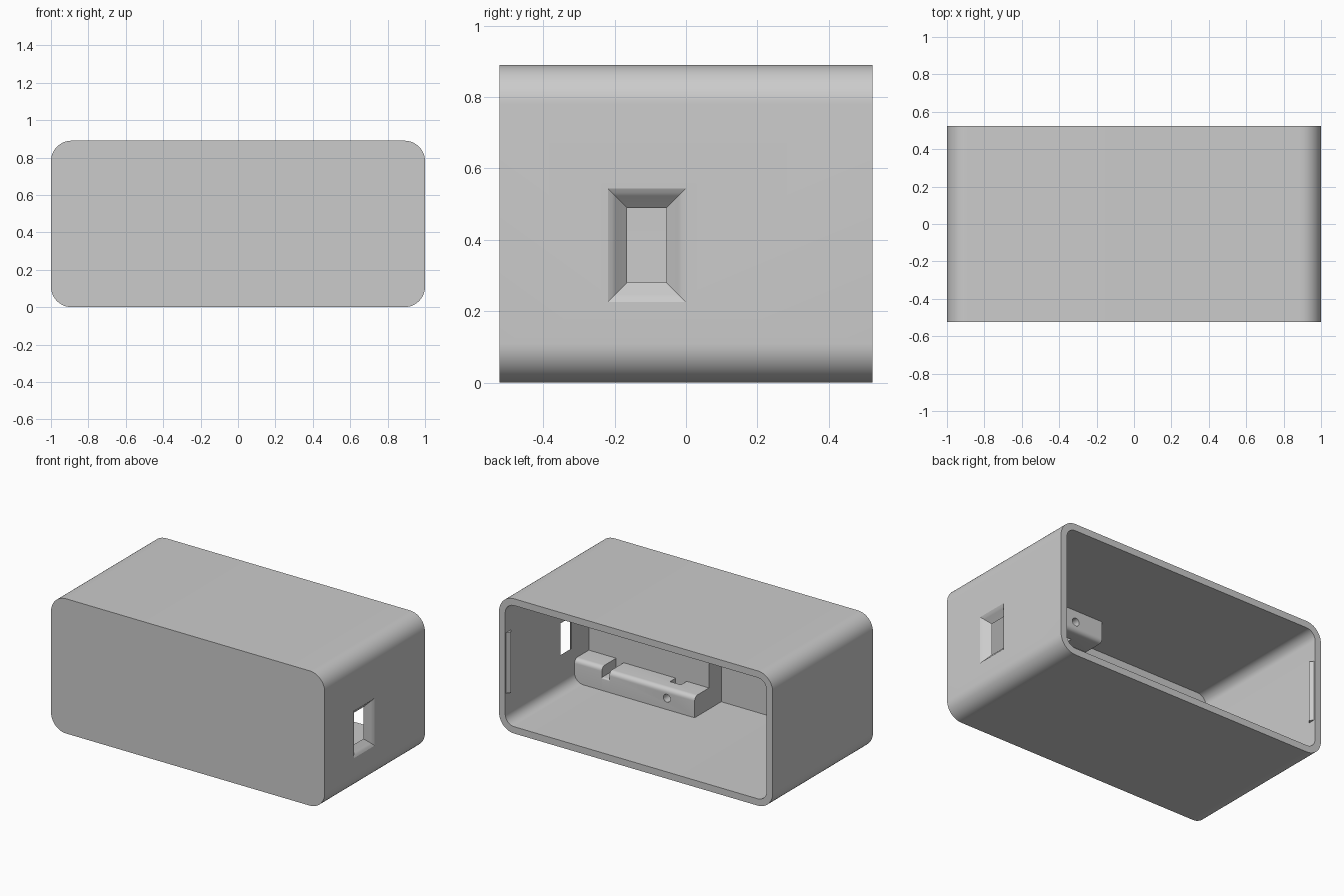
import bpy, bmesh, math

cube = bpy.data.objects.get("Cube")
if cube:
    bpy.data.objects.remove(cube, do_unlink=True)

HALF_W, HALF_D, HALF_H = 1.0, 0.523, 0.445
WALL = 0.045
IN_W, IN_H, IN_FRONT = HALF_W - WALL, HALF_H - WALL, WALL - HALF_D

grey = bpy.data.materials.new("plain_grey")
grey.use_nodes = True
grey.diffuse_color = (0.6, 0.6, 0.6, 1)
grey.node_tree.nodes["Principled BSDF"].inputs["Base Color"].default_value = grey.diffuse_color


def loft(name, rings):
    """Closed solid through equal-length rings; z is relative to mid height."""
    bm = bmesh.new()
    rows = [[bm.verts.new(p) for p in ring] for ring in rings]
    n = len(rows[0])
    for a, b in zip(rows, rows[1:]):
        for i in range(n):
            j = (i + 1) % n
            bm.faces.new((a[i], a[j], b[j], b[i]))
    bm.faces.new(rows[0])
    bm.faces.new(rows[-1])
    bmesh.ops.recalc_face_normals(bm, faces=bm.faces)
    mesh = bpy.data.meshes.new(name)
    bm.to_mesh(mesh)
    bm.free()
    mesh.materials.append(grey)
    obj = bpy.data.objects.new(name, mesh)
    obj.location.z = HALF_H
    bpy.context.collection.objects.link(obj)
    return obj


def rect_x(x, y0, y1, z0, z1):
    return [(x, y0, z0), (x, y1, z0), (x, y1, z1), (x, y0, z1)]


def box(name, x0, x1, y0, y1, z0, z1):
    return loft(name, [rect_x(x, y0, y1, z0, z1) for x in (x0, x1)])


def rounded_block(name, w, h, r, y0, y1, steps=12):
    ring = []
    for k, (sx, sz) in enumerate(((1, 1), (-1, 1), (-1, -1), (1, -1))):
        for i in range(steps + 1):
            a = math.pi / 2 * (k + i / steps)
            ring.append((sx * (w - r) + r * math.cos(a), sz * (h - r) + r * math.sin(a)))
    return loft(name, [[(x, y, z) for x, z in ring] for y in (y0, y1)])


def apply_mod(obj, kind, **settings):
    mod = obj.modifiers.new(kind.title(), kind)
    for key, value in settings.items():
        setattr(mod, key, value)
    bpy.ops.object.select_all(action="DESELECT")
    bpy.context.view_layer.objects.active = obj
    obj.select_set(True)
    bpy.ops.object.modifier_apply(modifier=mod.name)


def cut(obj, tool):
    tool.hide_render = True
    apply_mod(obj, "BOOLEAN", operation="DIFFERENCE", solver="EXACT", object=tool)
    bpy.data.objects.remove(tool, do_unlink=True)


def finish(obj, axes=None):
    if axes:
        apply_mod(obj, "MIRROR", use_axis=axes)
    bpy.ops.object.select_all(action="DESELECT")
    bpy.context.view_layer.objects.active = obj
    obj.select_set(True)
    bpy.ops.object.shade_smooth_by_angle(angle=math.radians(25))


# Hollow case, open at the back
case = rounded_block("case_shell", HALF_W, HALF_H, 0.11, -HALF_D, HALF_D)
cut(case, rounded_block("cavity_cutter", IN_W, IN_H, 0.065, IN_FRONT, HALF_D + 0.1))

# Flared port opening in the side wall
flare = [(0.9, 0), (0.955, 0), (0.985, 0.033), (0.994, 0.042), (1.002, 0.058)]
cut(case, loft("port_cutter", [
    rect_x(x, -0.165 - g, -0.055 + g, -0.165 - g, 0.045 + g) for x, g in flare]))
finish(case)

# Thick backing panel behind one half of the front wall
INNER_X, PANEL_Y = 0.077, -0.35
panel = box("backing_panel", INNER_X, IN_W, IN_FRONT, PANEL_Y, -IN_H, IN_H)
finish(panel)

# Board ledges along floor and ceiling, with rounded free edges
LEDGE_Y = -0.2


def ledge(name, x0, x1, height, r=0.03, steps=6):
    top = -HALF_H + height
    profile = [(PANEL_Y, -IN_H), (LEDGE_Y, -IN_H)]
    for i in range(steps + 1):
        a = math.pi / 2 * i / steps
        profile.append((LEDGE_Y - r + r * math.cos(a), top - r + r * math.sin(a)))
    profile.append((PANEL_Y, top))
    return loft(name, [[(x, y, z) for y, z in profile] for x in (x0, x1)])


long_ledge = ledge("long_ledge", INNER_X, 0.70, 0.185)
cut(long_ledge, box("notch_cutter", 0.24, 0.32, PANEL_Y - 0.05, -0.29, -0.295, 0))
hole_ring = [(0.28 + 0.026 * math.cos(t * math.tau / 20), -0.325 + 0.026 * math.sin(t * math.tau / 20))
             for t in range(20)]
cut(long_ledge, loft("screw_hole_cutter", [[(x, y, z) for x, z in hole_ring] for y in (-0.3, -0.15)]))
parts = [long_ledge,
         ledge("ledge_slot_floor", 0.70, 0.755, 0.13, 0.01),
         ledge("end_ledge", 0.755, IN_W, 0.20)]
for part in parts:
    finish(part, (False, False, True))

# Wedge-shaped snap ridges inside the side walls near the opening
wedge = [(IN_W, 0.465), (IN_W - 0.018, 0.49), (IN_W, 0.515)]
ridges = loft("snap_ridges", [[(x, y, z) for x, y in wedge] for z in (-0.2, 0.2)])
finish(ridges, (True, False, False))
